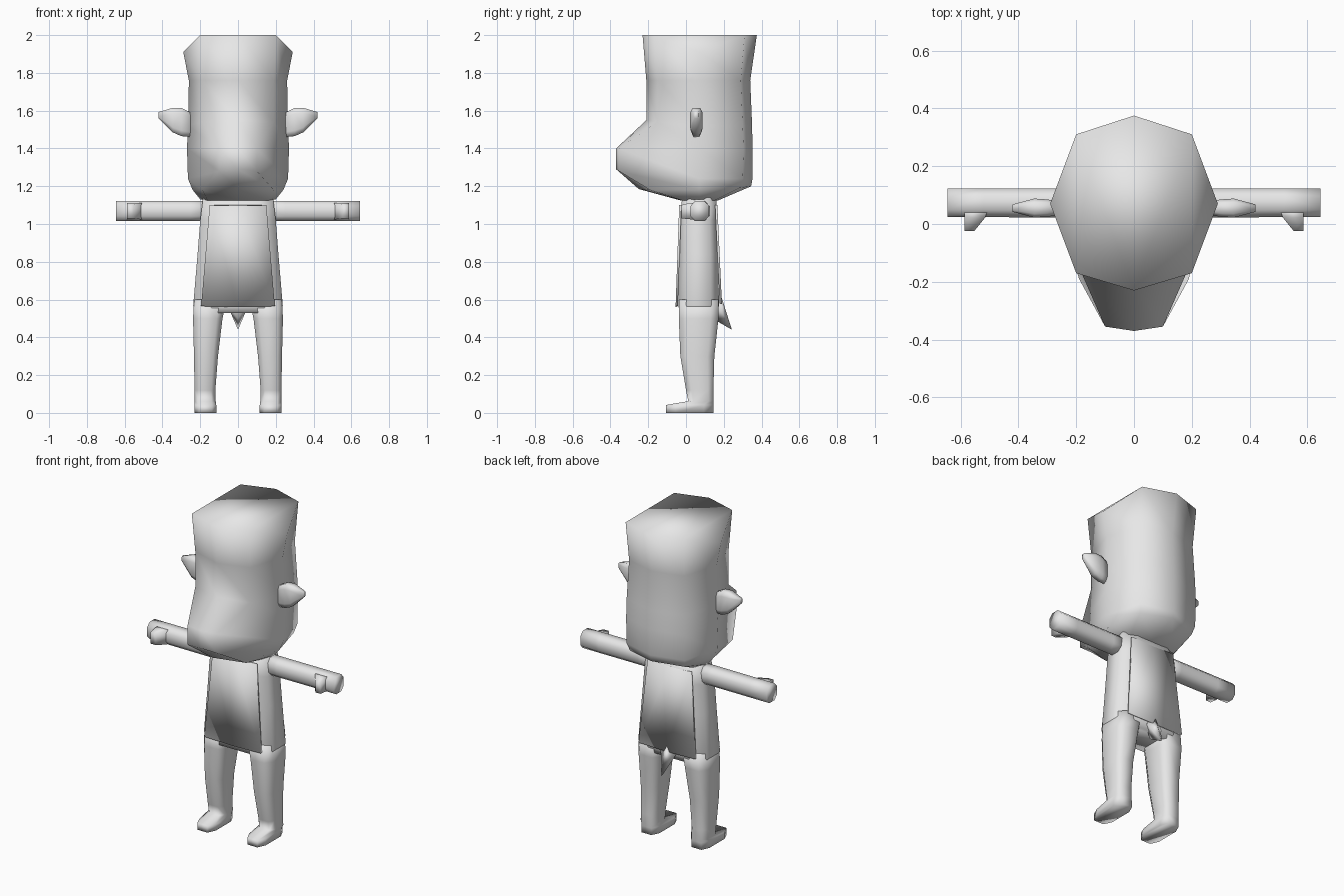
import bpy, bmesh

if "Cube" in bpy.data.objects:
    bpy.data.objects.remove(bpy.data.objects["Cube"])

grey = bpy.data.materials.new("plain_grey")
grey.diffuse_color = (0.8, 0.8, 0.8, 1)
grey.use_nodes = True
grey.node_tree.nodes["Principled BSDF"].inputs["Base Color"].default_value = grey.diffuse_color


def make(name, verts, faces, mirror=False):
    """Create a smooth-shaded mesh part, optionally mirrored across x."""
    me = bpy.data.meshes.new(name)
    me.from_pydata(verts, [], faces)
    bm = bmesh.new()
    bm.from_mesh(me)
    bmesh.ops.recalc_face_normals(bm, faces=bm.faces[:])
    for f in bm.faces:
        f.smooth = True
    bm.to_mesh(me)
    bm.free()
    me.materials.append(grey)
    ob = bpy.data.objects.new(name, me)
    bpy.context.collection.objects.link(ob)
    if mirror:
        ob.modifiers.new("mirror", 'MIRROR')
    return ob


def loft(name, rings, mirror=False, caps=None):
    """Join equal-length rings with quads and close both ends."""
    n = len(rings[0])
    verts = [p for r in rings for p in r]
    faces = [(k * n + i, k * n + (i + 1) % n, (k + 1) * n + (i + 1) % n, (k + 1) * n + i)
             for k in range(len(rings) - 1) for i in range(n)]
    last = (len(rings) - 1) * n
    for base in (0, last):
        faces += [tuple(base + i for i in c) for c in (caps or [range(n)])]
    return make(name, verts, faces, mirror)


def octagon(a0, a1, b0, b1, k=0.28):
    """Rectangle with cut corners."""
    da, db = (a1 - a0) * k, (b1 - b0) * k
    return [(a0 + da, b0), (a1 - da, b0), (a1, b0 + db), (a1, b1 - db),
            (a1 - da, b1), (a0 + da, b1), (a0, b1 - db), (a0, b0 + db)]


# Head: right half of each ring, front centre round to back centre
head_half = [
    [(0, -.23, 2), (.2, -.17, 2), (.29, .07, 1.91), (.2, .31, 2), (0, .375, 2)],
    [(0, -.21, 1.76), (.19, -.15, 1.76), (.26, .07, 1.76), (.19, .29, 1.76), (0, .34, 1.76)],
    [(0, -.21, 1.55), (.19, -.15, 1.54), (.265, .07, 1.52), (.2, .3, 1.52), (0, .35, 1.52)],
    [(0, -.37, 1.4), (.1, -.355, 1.4), (.27, .07, 1.4), (.2, .305, 1.4), (0, .352, 1.4)],
    [(0, -.37, 1.29), (.1, -.355, 1.28), (.265, .07, 1.24), (.2, .3, 1.24), (0, .352, 1.24)],
    [(0, -.25, 1.185), (.19, -.19, 1.18), (.24, .07, 1.18), (.19, .28, 1.19), (0, .345, 1.2)],
    [(0, -.03, 1.125), (.16, -.02, 1.125), (.2, .07, 1.13), (.15, .15, 1.125), (0, .17, 1.125)],
]
head_rings = [h + [(-x, y, z) for x, y, z in h[3:0:-1]] for h in head_half]
loft("head", head_rings,
     caps=[(0, 1, 3, 4), (0, 4, 5, 7), (1, 2, 3), (5, 6, 7)])

# Ears: flat blades with a broad middle and narrow tip (x, y0, y1, z0, z1)
loft("ear", [[(x, y, z) for y, z in octagon(y0, y1, z0, z1, .2)] for x, y0, y1, z0, z1 in
             [(.24, .035, .075, 1.46, 1.585), (.30, .025, .085, 1.465, 1.615),
              (.345, .022, .088, 1.485, 1.615), (.42, .042, .068, 1.56, 1.593)]], mirror=True)

# Torso (half width, front y, back y, z)
loft("torso", [[(x, y, z) for x, y in octagon(-w, w, y0, y1, .2)] for w, y0, y1, z in
               [(.225, -.035, .165, .53), (.237, -.04, .175, .57), (.214, -.037, .17, .84),
                (.2, -.035, .165, 1.02), (.185, -.02, .16, 1.14)]])

# Hanging front and back panels of the tunic
for name, ys, zs in (("front_panel", (-.036, -.055), (1.1, .565)),
                     ("back_panel", (.166, .19), (1.1, .58))):
    thick = .012 if ys[0] < 0 else -.012
    rings = []
    for w, y, z in ((.15, ys[0], zs[0]), (.195, ys[1], zs[1])):
        rings.append([(-w, y, z), (0, y, z - .005), (w, y, z),
                      (w, y + thick, z), (0, y + thick, z), (-w, y + thick, z)])
    loft(name, rings)

# Tail: small spike behind
make("tail", [(-.06, .165, .58), (.06, .165, .58), (0, .17, .67), (0, .14, .5), (0, .243, .44)],
     [(0, 2, 4), (2, 1, 4), (1, 3, 4), (3, 0, 4), (0, 3, 1, 2)])

# Legs with feet (inner x, outer x, front y, back y, z)
loft("leg", [[(x, y, z) for x, y in octagon(x0, x1, y0, y1, .2)] for x0, x1, y0, y1, z in
             [(.115, .23, -.105, .145, 0), (.115, .23, -.105, .145, .042),
              (.118, .23, .012, .145, .062), (.12, .23, .0, .145, .12),
              (.106, .233, -.03, .15, .3), (.082, .238, -.038, .172, .5),
              (.06, .233, -.038, .172, .6)]], mirror=True)

# Arms, straight out to the sides
loft("arm", [[(x, y, z) for y, z in octagon(y0, y1, 1.015, 1.122, .25)] for x, y0, y1 in
             [(.15, .02, .125), (.25, .022, .122), (.52, .024, .122), (.645, .024, .122)]],
     mirror=True)

# Thumbs pointing forward
loft("thumb", [[(x0, y, z0), (x1, y, z0), (x1, y, z1), (x0, y, z1)] for x0, x1, y, z0, z1 in
               [(.505, .587, .05, 1.025, 1.112), (.515, .587, .022, 1.025, 1.112),
                (.553, .587, -.025, 1.03, 1.1)]], mirror=True)
